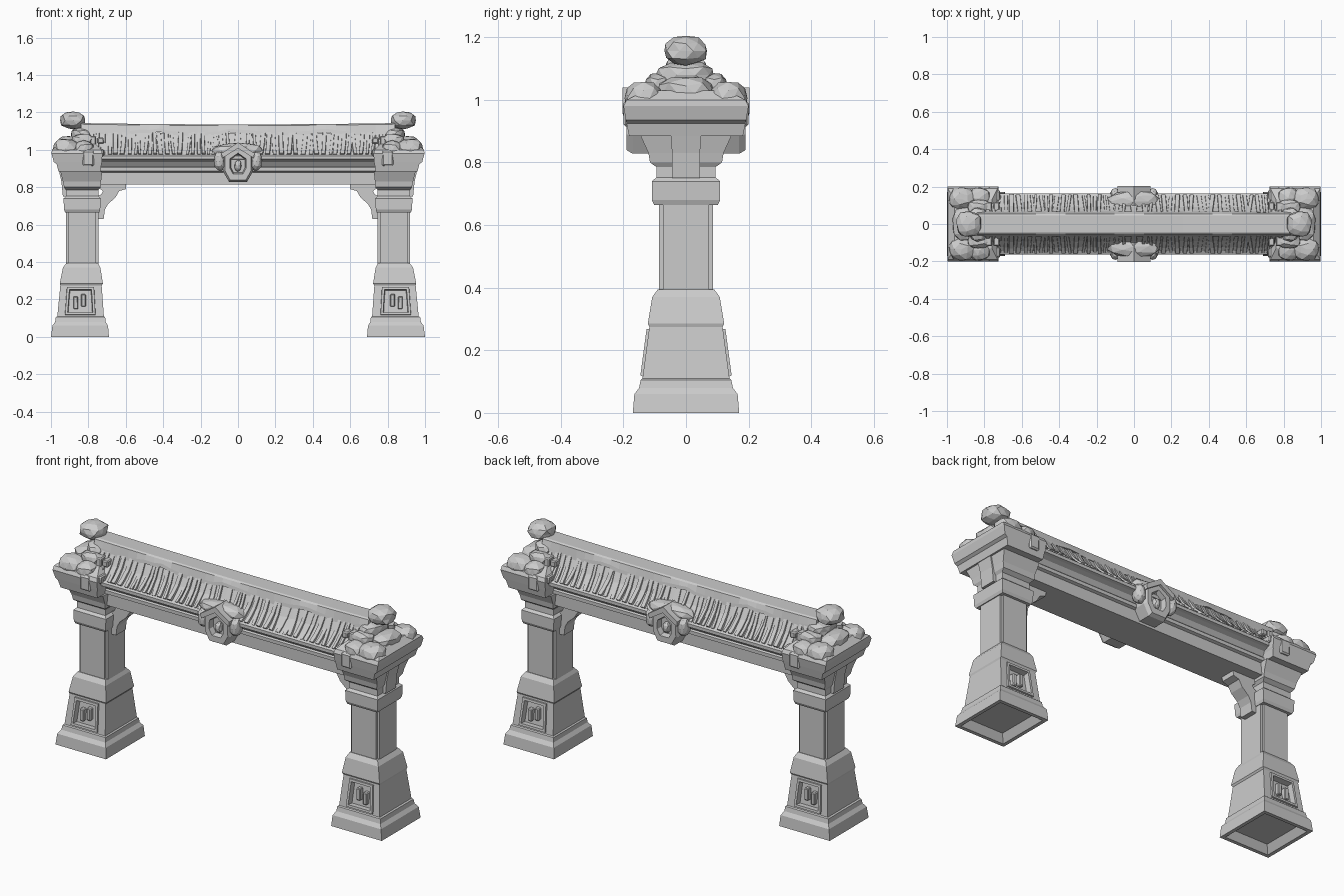
import bpy, bmesh, math, random
from mathutils import Vector

random.seed(4)
cube = bpy.data.objects.get("Cube")
if cube:
    bpy.data.objects.remove(cube, do_unlink=True)

stone = bpy.data.materials.new("grey_stone")
stone.use_nodes = True
GREY = (0.6, 0.6, 0.6, 1)
stone.diffuse_color = GREY
stone.node_tree.nodes["Principled BSDF"].inputs["Base Color"].default_value = GREY


def finish(name, bm, mirror=""):
    """Turn a bmesh into a flat shaded object, mirrored across the given axes."""
    bmesh.ops.recalc_face_normals(bm, faces=bm.faces)
    mesh = bpy.data.meshes.new(name)
    bm.to_mesh(mesh)
    bm.free()
    mesh.materials.append(stone)
    ob = bpy.data.objects.new(name, mesh)
    bpy.context.collection.objects.link(ob)
    if mirror:
        mod = ob.modifiers.new("mirror", 'MIRROR')
        mod.use_axis = ["X" in mirror, "Y" in mirror, False]
        mod.use_mirror_merge = False
    return ob


def loft(bm, rings):
    """Skin a row of equal rings and cap both ends."""
    rows = [[bm.verts.new(p) for p in ring] for ring in rings]
    n = len(rows[0])
    for a, b in zip(rows, rows[1:]):
        for i in range(n):
            j = (i + 1) % n
            bm.faces.new((a[i], a[j], b[j], b[i]))
    bm.faces.new(rows[0])
    bm.faces.new(rows[-1])


def solid(name, rings, mirror=""):
    bm = bmesh.new()
    loft(bm, rings)
    return finish(name, bm, mirror)


def tier(x0, x1, y, z):
    return [(x0, -y, z), (x1, -y, z), (x1, y, z), (x0, y, z)]


def block(name, centre, size, mirror):
    """Slightly worn block with chamfered edges."""
    bm = bmesh.new()
    bmesh.ops.create_cube(bm, size=1)
    for v in bm.verts:
        wear = random.uniform(0.92, 1)
        v.co = Vector(centre) + Vector([c * s * wear for c, s in zip(v.co, size)])
    bmesh.ops.bevel(bm, geom=bm.edges[:], offset=min(size) * 0.15, segments=1, affect='EDGES')
    finish(name, bm, mirror)


def boulder(name, centre, radii, mirror):
    """Chunky faceted stone lump."""
    bm = bmesh.new()
    bmesh.ops.create_icosphere(bm, subdivisions=2, radius=1)
    for v in bm.verts:
        # square the ball off a little, then chip it
        d = v.co / max(abs(c) for c in v.co)
        p = v.co.lerp(d, 0.3) * random.uniform(0.86, 0.98)
        v.co = Vector(centre) + Vector([max(-1, min(1, c)) * r for c, r in zip(p, radii)])
    bmesh.ops.dissolve_limit(bm, angle_limit=math.radians(14), verts=bm.verts, edges=bm.edges)
    finish(name, bm, mirror)


# Pillar foot: hollow underneath, stepped plinth, tapered body, shoulder
bm = bmesh.new()
loft(bm, [tier(*t) for t in (
    (0.735, 0.955, 0.125, 0.04), (0.71, 0.98, 0.15, 0.0), (0.69, 1.0, 0.17, 0.0),
    (0.695, 0.992, 0.165, 0.06), (0.708, 0.978, 0.15, 0.08), (0.71, 0.974, 0.145, 0.105),
    (0.717, 0.966, 0.139, 0.11), (0.729, 0.95, 0.117, 0.275), (0.722, 0.953, 0.122, 0.285),
    (0.736, 0.936, 0.108, 0.37), (0.748, 0.918, 0.09, 0.395))])
bmesh.ops.recalc_face_normals(bm, faces=bm.faces)
panels = [f for f in bm.faces
          if abs(f.normal.y) > 0.9 and 0.15 < f.calc_center_median().z < 0.24]
bmesh.ops.inset_individual(bm, faces=panels, thickness=0.01)
for f in panels:
    for v in f.verts:
        v.co.x = 0.848 + (v.co.x - 0.848) * 0.7
for thick, depth in ((0.002, 0.008), (0.018, 0), (0.004, -0.03)):
    bmesh.ops.inset_individual(bm, faces=panels, thickness=thick, depth=depth)
finish("pillar_foot", bm, "X")

# Rough stone relief inside the foot panels
for dx, dz in ((-0.022, 0.005), (0.02, -0.008)):
    block("panel_relief", (0.848 + dx, -0.116, 0.19 + dz), (0.026, 0.03, 0.07), "XY")

# Pillar shaft with notched corners
a, b, cx = 0.087, 0.074, 0.832
quarter = [(a, b), (b, b), (b, a)]
outline = []
for sx, sy, pts in ((1, 1, quarter), (-1, 1, quarter[::-1]),
                    (-1, -1, quarter), (1, -1, quarter[::-1])):
    outline += [(cx + sx * x, sy * y) for x, y in pts]
solid("pillar_shaft", [[(x, y, z) for x, y in outline] for z in (0.38, 0.69)], "X")

# Capital with collar, neck and flaring cornice
solid("pillar_capital", [tier(*t) for t in (
    (0.742, 0.924, 0.102, 0.665), (0.737, 0.93, 0.109, 0.68), (0.733, 0.933, 0.109, 0.74),
    (0.747, 0.92, 0.095, 0.752), (0.747, 0.92, 0.094, 0.785), (0.734, 0.93, 0.115, 0.8),
    (0.732, 0.936, 0.12, 0.83), (0.726, 0.95, 0.145, 0.885))], "X")
solid("pillar_cornice", [tier(*t) for t in (
    (0.735, 0.96, 0.182, 0.885), (0.73, 0.97, 0.19, 0.925), (0.727, 0.985, 0.192, 0.935),
    (0.725, 0.997, 0.2, 0.98), (0.73, 0.995, 0.19, 1.0), (0.76, 0.96, 0.13, 1.03))], "X")
solid("capital_strap", [tier(*t) for t in (
    (0.9, 0.936, 0.045, 0.75), (0.9, 0.944, 0.045, 0.83), (0.9, 0.96, 0.048, 0.9))], "X")

# Bracket between pillar and beam
arch = [(0.75, 0.63), (0.718, 0.63), (0.712, 0.68), (0.695, 0.71), (0.655, 0.745),
        (0.635, 0.78), (0.6, 0.79), (0.597, 0.82), (0.75, 0.82), (0.738, 0.792),
        (0.722, 0.78), (0.73, 0.762), (0.75, 0.752)]
solid("beam_bracket", [[(x, y, z) for x, z in arch] for y in (-0.042, 0.042)], "X")

# Moulded beam
side = [(0.1, 0.815), (0.1, 0.88), (0.115, 0.886), (0.115, 0.905), (0.108, 0.912),
        (0.125, 0.935), (0.148, 0.945), (0.163, 0.95), (0.163, 0.968), (0.12, 0.99)]
section = side + [(-y, z) for y, z in reversed(side)]
solid("beam", [[(x, y, z) for y, z in section] for x in (-0.76, 0.76)])

# Roof slab under the tiles
slope = [(0.15, 0.972), (0.122, 0.998), (0.09, 1.035), (0.06, 1.09)]
section = slope + [(-y, z) for y, z in reversed(slope)]
solid("roof_slab", [[(x, y, z) for y, z in section] for x in (-0.82, 0.82)])

# Uneven ribbed roof tiles
bm = bmesh.new()
x = -0.79
while x < 0.79:
    w = random.uniform(0.009, 0.016)
    lift = random.uniform(0.006, 0.016)
    lean = random.uniform(-0.005, 0.005)
    rings = []
    for i, (y, z) in enumerate(slope):
        c, up = x + lean * i, lift * (1.1 - 0.2 * i)
        rings.append([(c - w, y - 0.01, z - 0.01), (c - w * 0.7, y + up * 0.6, z + up * 0.7),
                      (c + w * 0.7, y + up * 0.6, z + up * 0.7), (c + w, y - 0.01, z - 0.01)])
    loft(bm, rings)
    x += 2 * w + random.uniform(0.002, 0.012)
finish("roof_tiles", bm, "Y")

# Wavy ridge cap
rings = []
steps = 32
for i in range(steps + 1):
    x = -0.84 + 1.68 * i / steps
    low = 1.082 + 0.012 * math.cos(x * 14) + random.uniform(-0.005, 0.005)
    top = 1.136 + 0.01 * x * x
    half = [(0.068, low), (0.064, low + 0.018), (0.054, top - 0.006), (0.045, top)]
    rings.append([(x, y, z) for y, z in half + [(-y, z) for y, z in reversed(half)]])
solid("roof_ridge", rings)

# Carved lumps crowning each pillar
boulder("ridge_finial", (0.882, 0, 1.157), (0.074, 0.076, 0.05), "X")
boulder("finial_neck", (0.835, 0, 1.08), (0.062, 0.1, 0.045), "X")
boulder("crown_lump", (0.905, 0, 1.02), (0.075, 0.1, 0.06), "X")
boulder("corner_lump", (0.92, 0.135, 1.005), (0.076, 0.064, 0.06), "XY")
boulder("inner_corner_lump", (0.825, 0.14, 1.0), (0.06, 0.06, 0.055), "XY")
boulder("hip_lump", (0.83, 0.09, 1.045), (0.065, 0.045, 0.045), "XY")
block("eave_end_tile", (0.8, 0.178, 0.955), (0.065, 0.048, 0.085), "XY")
block("eave_end_cap", (0.745, 0.15, 0.985), (0.06, 0.06, 0.04), "XY")
for x, h in ((0.775, 0.05), (0.735, 0.035)):
    block("hip_tile", (x, 0.09, 1.05), (0.035, 0.06, h), "XY")

# Gabled emblem at the middle of each long side
half = [(0.078, 0.975), (0.08, 0.885), (0.048, 0.828)]
house = [(0, 1.03)] + half + [(-x, z) for x, z in reversed(half)]


def emblem_ring(y, s):
    return [(px * s, y, 0.925 + (pz - 0.925) * s) for px, pz in house]


solid("emblem", [emblem_ring(y, s) for y, s in (
    (0.09, 1), (0.17, 1), (0.19, 0.88), (0.19, 0.55), (0.16, 0.48))], "Y")
gable = [(0, 1.04), (0.088, 0.982), (0.085, 0.955), (0, 1.008)]
solid("emblem_gable", [[(x, y, z) for x, z in gable] for y in (0.1, 0.203)], "XY")
boulder("emblem_stud", (0, 0.165, 0.915), (0.02, 0.025, 0.032), "Y")
boulder("emblem_side_lobe", (0.098, 0.155, 0.94), (0.032, 0.04, 0.055), "XY")
boulder("emblem_roof_swell", (0, 0.12, 0.995), (0.15, 0.06, 0.045), "Y")
